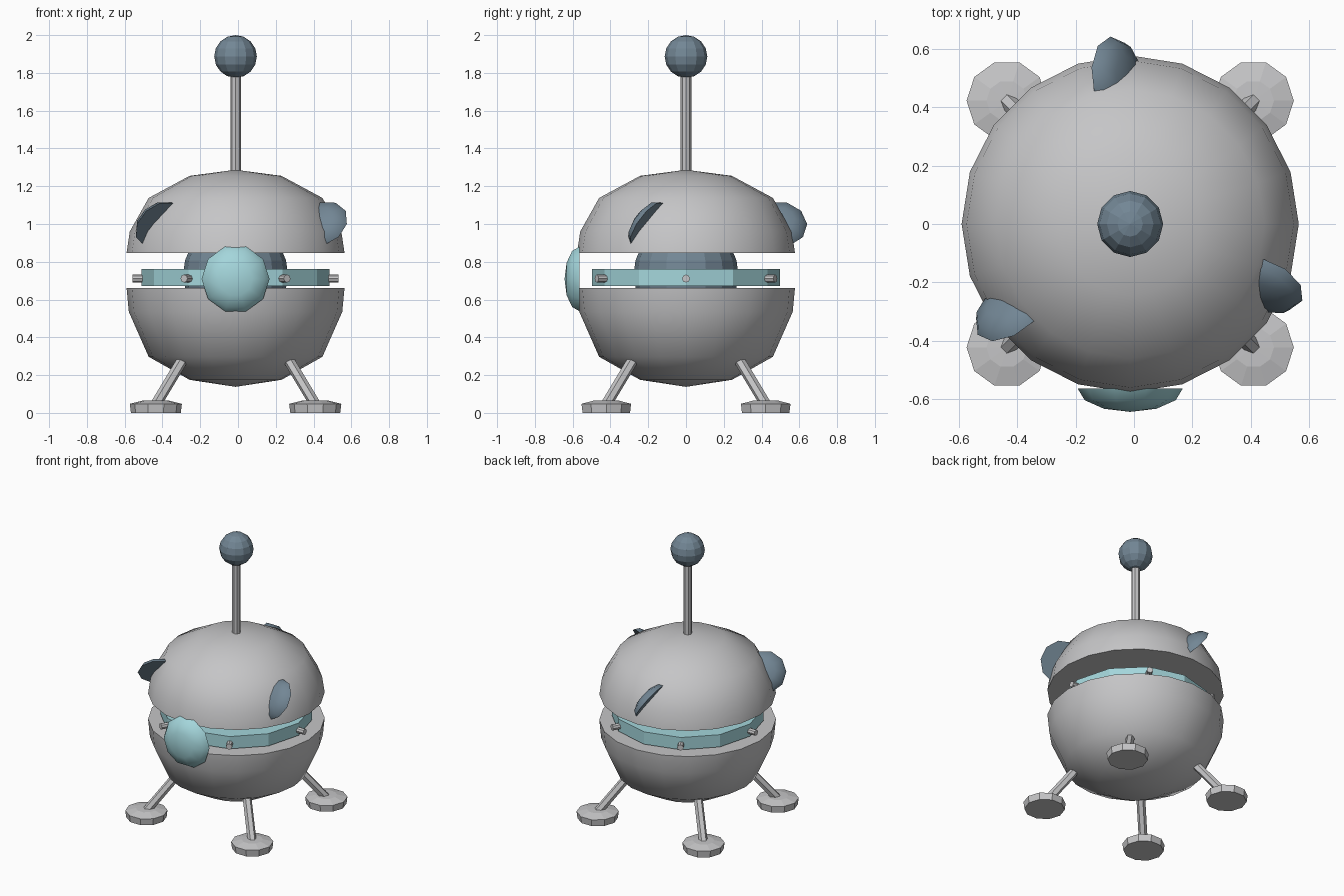
import bpy, bmesh, math
from mathutils import Matrix, Vector

if "Cube" in bpy.data.objects:
    bpy.data.objects.remove(bpy.data.objects["Cube"], do_unlink=True)

CX = -0.013  # body axis


def material(name, rgb):
    m = bpy.data.materials.new(name)
    m.use_nodes = True
    m.diffuse_color = (*rgb, 1)
    m.node_tree.nodes["Principled BSDF"].inputs["Base Color"].default_value = (*rgb, 1)
    return m


GREY = material("light grey", (0.56, 0.56, 0.57))
TEAL = material("pale teal", (0.37, 0.67, 0.71))
SLATE = material("slate blue", (0.17, 0.24, 0.30))


def finish(name, bm, mat, matrix=Matrix(), smooth=0):
    """Turn a bmesh into an object, smoothing edges below an angle in degrees."""
    bmesh.ops.recalc_face_normals(bm, faces=bm.faces)
    mesh = bpy.data.meshes.new(name)
    bm.to_mesh(mesh)
    bm.free()
    mesh.transform(matrix)
    mesh.materials.append(mat)
    ob = bpy.data.objects.new(name, mesh)
    bpy.context.collection.objects.link(ob)
    if smooth:
        bpy.ops.object.select_all(action="DESELECT")
        ob.select_set(True)
        bpy.context.view_layer.objects.active = ob
        bpy.ops.object.shade_smooth_by_angle(angle=math.radians(smooth))
    return ob


def lathe(name, profile, sides, mat, matrix=Matrix(), smooth=0):
    """Revolve (radius, height) points about z; both ends are closed."""
    bm = bmesh.new()
    rings = []
    for r, z in profile:
        if r == 0:
            rings.append([bm.verts.new((0, 0, z))])
        else:
            rings.append([bm.verts.new((r * math.cos(i * math.tau / sides),
                                        r * math.sin(i * math.tau / sides), z))
                          for i in range(sides)])
    for a, b in zip(rings, rings[1:]):
        for i in range(sides):
            j = (i + 1) % sides
            quad = [a[i % len(a)], a[j % len(a)], b[j % len(b)], b[i % len(b)]]
            bm.faces.new(list(dict.fromkeys(quad)))
    for end in (rings[0], rings[-1]):
        if len(end) > 1:
            bm.faces.new(end)
    return finish(name, bm, mat, matrix, smooth)


def ball(name, radius, centre, sides, rings, mat):
    bm = bmesh.new()
    bmesh.ops.create_uvsphere(bm, u_segments=sides, v_segments=rings, radius=radius)
    return finish(name, bm, mat, Matrix.Translation(centre))


def rod(name, start, end, radius, sides, mat):
    start, end = Vector(start), Vector(end)
    axis = end - start
    turn = axis.to_track_quat("Z", "Y").to_matrix().to_4x4()
    return lathe(name, [(radius, 0), (radius, axis.length)], sides, mat,
                 Matrix.Translation(start) @ turn)


def lens(name, radius, depth, mat, matrix):
    """Flat-backed shallow dome bulging along its local z."""
    steps = [math.radians(a) for a in (0, 30, 60)]
    profile = [(radius * math.cos(a), depth * math.sin(a)) for a in steps] + [(0, depth)]
    return lathe(name, profile, 10, mat, matrix, smooth=50)


axis = Matrix.Translation((CX, 0, 0))

# Two hull halves with an open gap between them
lathe("lower_hull", [(0, 0.138), (0.243, 0.175), (0.46, 0.297), (0.565, 0.535), (0.577, 0.662)],
      20, GREY, axis, smooth=50)
lathe("upper_hull", [(0.577, 0.847), (0.56, 0.96), (0.46, 1.138), (0.243, 1.255), (0, 1.287)],
      20, GREY, axis, smooth=50)

# Core and ring inside the gap
ball("core", 0.277, (CX, 0, 0.735), 16, 12, SLATE)
lathe("ring", [(0.497, 0.673), (0.497, 0.762)], 12, TEAL, axis)

# Studs around the ring
for i in range(6):
    d = Vector((math.cos(i * math.tau / 6), math.sin(i * math.tau / 6), 0))
    base = Vector((CX, 0, 0.711))
    rod(f"ring_stud_{i + 1}", base + d * 0.46, base + d * 0.546, 0.021, 8, GREY)

# Front eye
lens("eye", 0.18, 0.08, TEAL,
     Matrix.Translation((CX, -0.563, 0.709)) @ Matrix.Rotation(math.pi / 2, 4, "X"))

# Three tilted fins around the upper hull
for i, angle in enumerate((-24, 96, 216)):
    a = math.radians(angle)
    out = Vector((math.cos(a), math.sin(a), 0))
    side = Vector((math.sin(a), -math.cos(a), 0))
    bulge = (side * 0.83 + Vector((0, 0, 0.56))).normalized()
    up = bulge.cross(out)
    frame = Matrix((out, up, bulge)).transposed().to_4x4()
    place = Matrix.Translation(Vector((CX, 0, 1.0)) + out * 0.503)
    lens(f"fin_{i + 1}", 0.142, 0.06, SLATE, place @ frame)

# Antenna
rod("antenna_rod", (CX, 0, 1.25), (CX, 0, 1.80), 0.028, 8, GREY)
ball("antenna_ball", 0.113, (CX, 0, 1.887), 12, 8, SLATE)

# Legs and feet
for sx, x_name in ((-1, "right"), (1, "left")):
    for sy, y_name in ((-1, "front"), (1, "back")):
        rod(f"{y_name}_{x_name}_leg", (CX + sx * 0.425, sy * 0.425, 0.04),
            (CX + sx * 0.275, sy * 0.275, 0.29), 0.029, 6, GREY)
        foot = Matrix.Translation((CX + sx * 0.422, sy * 0.422, 0))
        lathe(f"{y_name}_{x_name}_foot",
              [(0.132, 0), (0.138, 0.048), (0.07, 0.065), (0, 0.067)], 10, GREY, foot)
